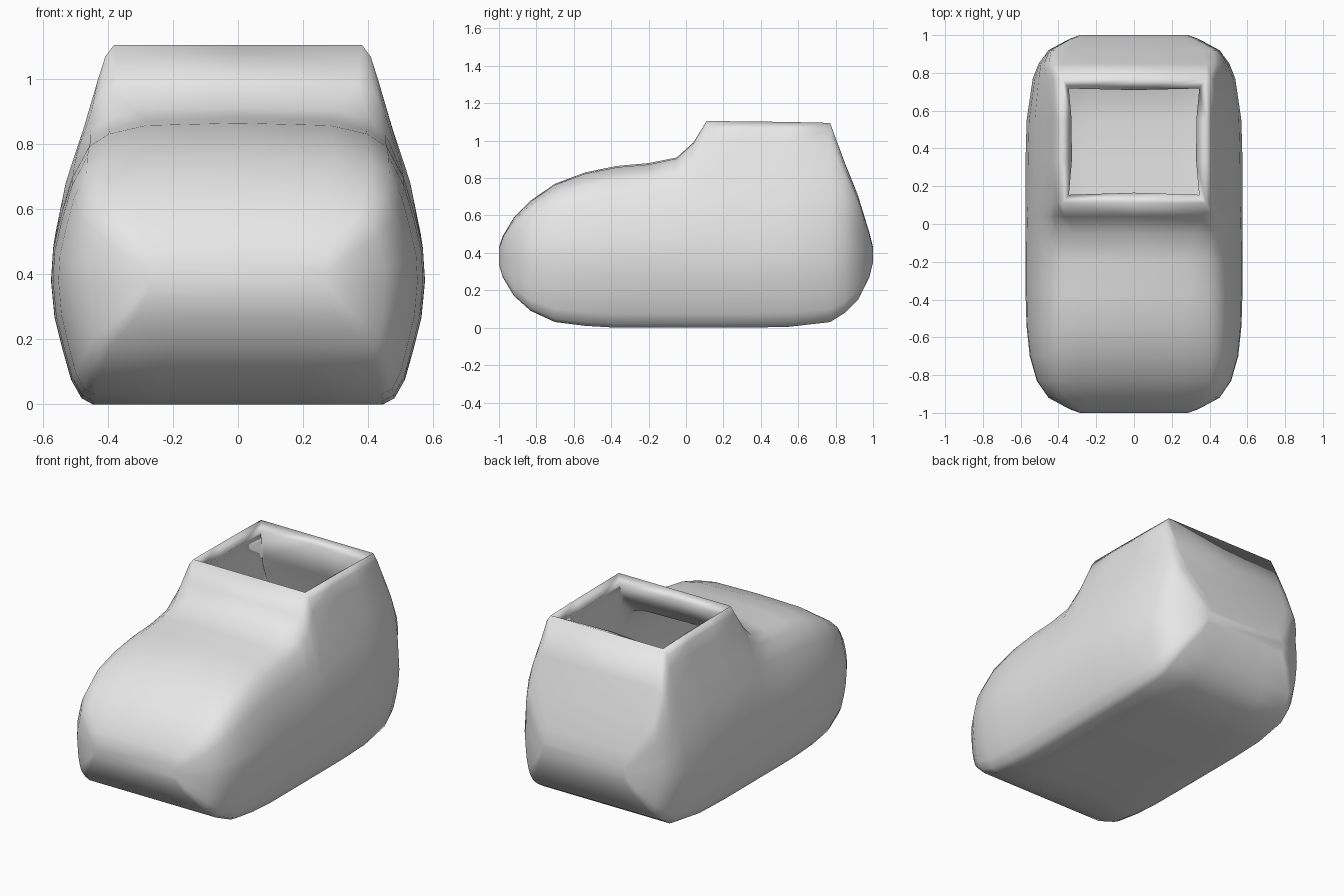
import bpy
import bmesh

default_cube = bpy.data.objects.get("Cube")
if default_cube:
    bpy.data.objects.remove(default_cube, do_unlink=True)

MIDDLE = 0.38      # height of the widest line
WALL = 0.065       # shell thickness

# Half width of the shoe at each height
WIDTH = [(0, .48), (.08, .515), (.17, .54), (.27, .565), (.38, .575), (.47, .57),
         (.6, .55), (.7, .525), (.83, .48), (.97, .44), (1.06, .41), (1.11, .4)]

# Stations from toe to heel: y, bottom, top, squareness of the upper corners
STATIONS = [(-1, .34, .43, 0), (-.98, .27, .49, 0), (-.92, .17, .59, 0),
            (-.83, .09, .68, 0), (-.7, .03, .77, 0), (-.54, .01, .83, 0),
            (-.37, 0, .865, 0), (-.2, 0, .88, 0), (-.05, 0, .91, .25),
            (.04, 0, .99, .7), (.11, 0, 1.105, 1), (.33, 0, 1.103, 1),
            (.55, .005, 1.1, 1), (.77, .03, 1.095, 1), (.85, .08, .88, .75),
            (.92, .15, .706, .6), (.98, .27, .51, .5), (1, .35, .43, .5)]

# Corner shapes as (height fraction, width factor)
SOLE = [(1, 0), (1, .5), (1, .93), (.95, .985), (.8, 1), (.55, 1), (.3, 1)]
ROUND = [(0, 1), (.2, 1), (.42, .985), (.65, .97), (.85, .93), (.93, .83), (.985, .6), (1, 0)]
SQUARE = [(0, 1), (.2, 1), (.42, 1), (.65, 1), (.85, 1), (.95, 1), (1, .95), (1, 0)]


def mix(a, b, t):
    return a + (b - a) * t


def half_width(z):
    for (z0, w0), (z1, w1) in zip(WIDTH, WIDTH[1:]):
        if z <= z1:
            return mix(w0, w1, (z - z0) / (z1 - z0))
    return WIDTH[-1][1]


def taper(y, z):
    """Plan narrowing toward the toe and heel, fading out up the ankle."""
    plan = max(.5, (1 - min(1, abs(y)) ** 5) ** (1 / 4.5))
    fade = 1 - min(1, max(0, (z - .5) / .6)) if y > 0 else 1
    return 1 - (1 - plan) * fade


def section(y, bottom, top, square):
    """Closed ring around the shoe at one station."""
    heights = [(mix(MIDDLE, bottom, f), c) for f, c in SOLE]
    for (f0, c0), (f1, c1) in zip(ROUND, SQUARE):
        heights.append((mix(MIDDLE, top, mix(f0, f1, square)), mix(c0, c1, square)))
    half = [(half_width(z) * taper(y, z) * c, y, z) for z, c in heights]
    return half + [(-x, y, z) for x, y, z in reversed(half[1:-1])]


def make_material(name, colour):
    material = bpy.data.materials.new(name)
    material.use_nodes = True
    material.diffuse_color = colour
    for node in material.node_tree.nodes:
        if node.type == 'BSDF_PRINCIPLED':
            node.inputs["Base Color"].default_value = colour
    return material


# Outer skin lofted through the stations, left open at the ankle
bm = bmesh.new()
rings = [[bm.verts.new(p) for p in section(*s)] for s in STATIONS]
count = len(rings[0])
crown = len(SOLE) + len(ROUND) - 1
for i in range(len(rings) - 1):
    ankle = STATIONS[i][3] == 1 and STATIONS[i + 1][3] == 1
    for j in range(count):
        if ankle and j in (crown - 1, crown):
            continue
        k = (j + 1) % count
        bm.faces.new((rings[i][j], rings[i][k], rings[i + 1][k], rings[i + 1][j]))
bm.faces.new(rings[0])
bm.faces.new(rings[-1])

# Drop the loose points left in the opening
bmesh.ops.delete(bm, geom=[v for v in bm.verts if not v.link_faces], context='VERTS')
bmesh.ops.recalc_face_normals(bm, faces=bm.faces)
toe = min(bm.faces, key=lambda f: f.calc_center_median().y)
if toe.normal.y > 0:
    bmesh.ops.reverse_faces(bm, faces=bm.faces)
for face in bm.faces:
    face.smooth = True

mesh = bpy.data.meshes.new("shoe_shell")
bm.to_mesh(mesh)
bm.free()
mesh.materials.append(make_material("light grey", (.8, .8, .8, 1)))
shoe = bpy.data.objects.new("shoe_shell", mesh)
bpy.context.scene.collection.objects.link(shoe)

# Wall thickness and rim of the opening
shell = shoe.modifiers.new("wall", 'SOLIDIFY')
shell.thickness = WALL
shell.offset = -1
shell.use_even_offset = True
